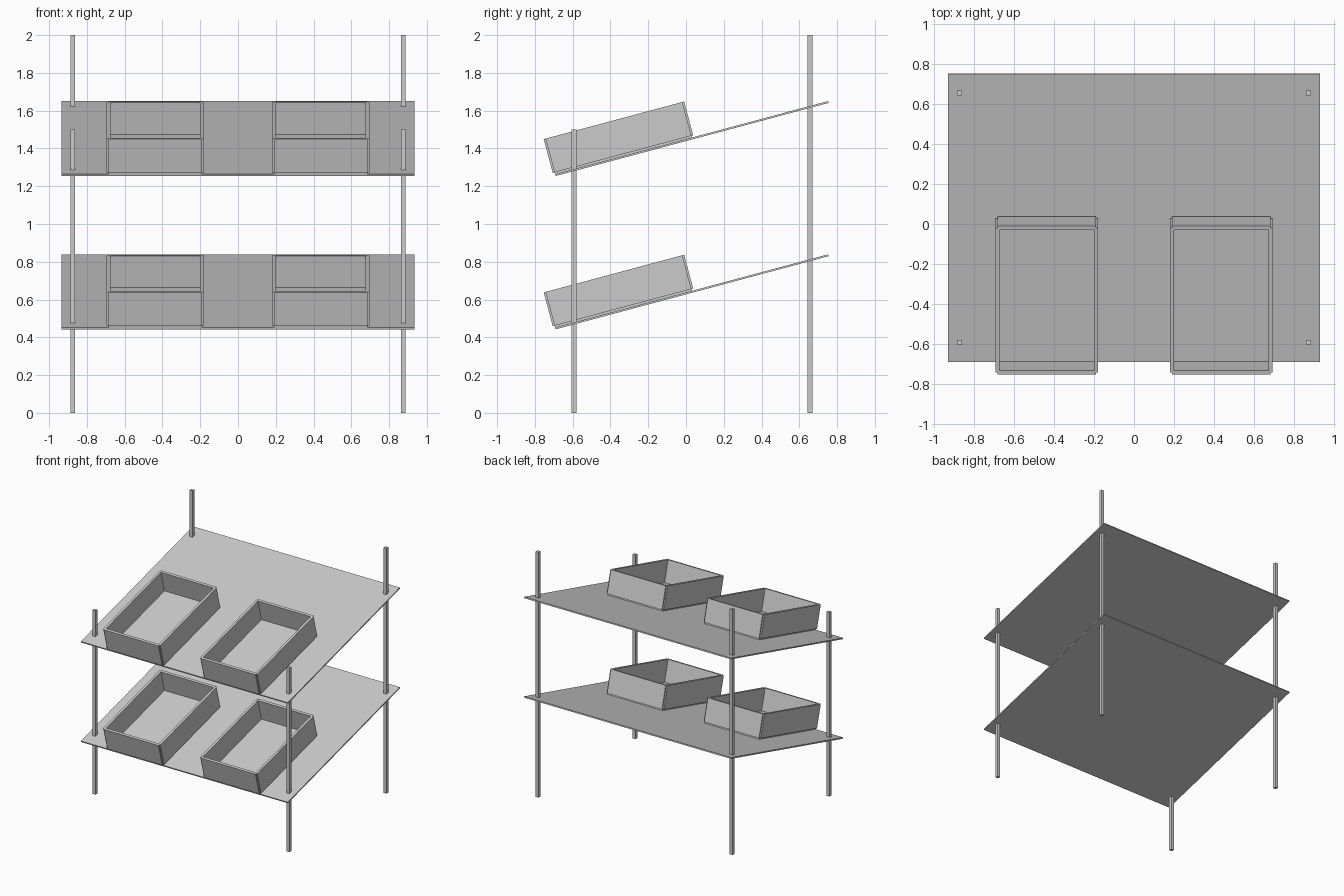
import bpy
from math import radians
from mathutils import Matrix, Vector

cube = bpy.data.objects.get("Cube")
if cube:
    bpy.data.objects.remove(cube, do_unlink=True)

# One plain grey for the whole rack
GREY = (0.6, 0.6, 0.6, 1)
grey = bpy.data.materials.new("plain grey")
grey.use_nodes = True
grey.diffuse_color = GREY
grey.node_tree.nodes["Principled BSDF"].inputs["Base Color"].default_value = GREY


def box(name, size, centre, frame=Matrix()):
    """Flat-faced box, placed in the given frame."""
    bpy.ops.mesh.primitive_cube_add(size=1)
    ob = bpy.context.object
    ob.name = name
    ob.data.transform(Matrix.Diagonal((*size, 1)))
    ob.matrix_world = frame @ Matrix.Translation(Vector(centre))
    ob.data.materials.append(grey)
    return ob


# Posts: tall pair at the back, shorter pair at the front
POST = 0.025
for side, sx in (("left", 1), ("right", -1)):
    for end, y, height in (("front", -0.593, 1.5), ("back", 0.656, 2.0)):
        box(f"{end}_{side}_post", (POST, POST, height), (sx * 0.875, y, height / 2))

# Tilted shelves, each carrying two open bins
SHELF_T, WALL = 0.01, 0.02
BIN_W, BIN_L, BIN_H = 0.495, 0.75, 0.185
BIN_Y = -0.374
tilt = Matrix.Rotation(radians(15), 4, "X")

for level, z in (("lower", 0.641), ("upper", 1.4525)):
    frame = Matrix.Translation((0, 0.0315, z)) @ tilt
    box(f"{level}_shelf", (1.867, 1.495, SHELF_T), (0, 0, 0), frame)

    for side, sx in (("left", 1), ("right", -1)):
        name = f"{level}_{side}_bin"
        floor_z = SHELF_T / 2 + WALL / 2
        b = frame @ Matrix.Translation((sx * 0.4375, BIN_Y, floor_z))
        # Panels are centred on the edges of the bin floor
        box(f"{name}_floor", (BIN_W, BIN_L, WALL), (0, 0, 0), b)
        for end, s in (("front", -1), ("back", 1)):
            box(f"{name}_{end}_panel", (BIN_W, WALL, BIN_H),
                (0, s * BIN_L / 2, BIN_H / 2), b)
        for edge, s in (("left", 1), ("right", -1)):
            box(f"{name}_{edge}_panel", (WALL, BIN_L, BIN_H),
                (s * BIN_W / 2, 0, BIN_H / 2), b)
